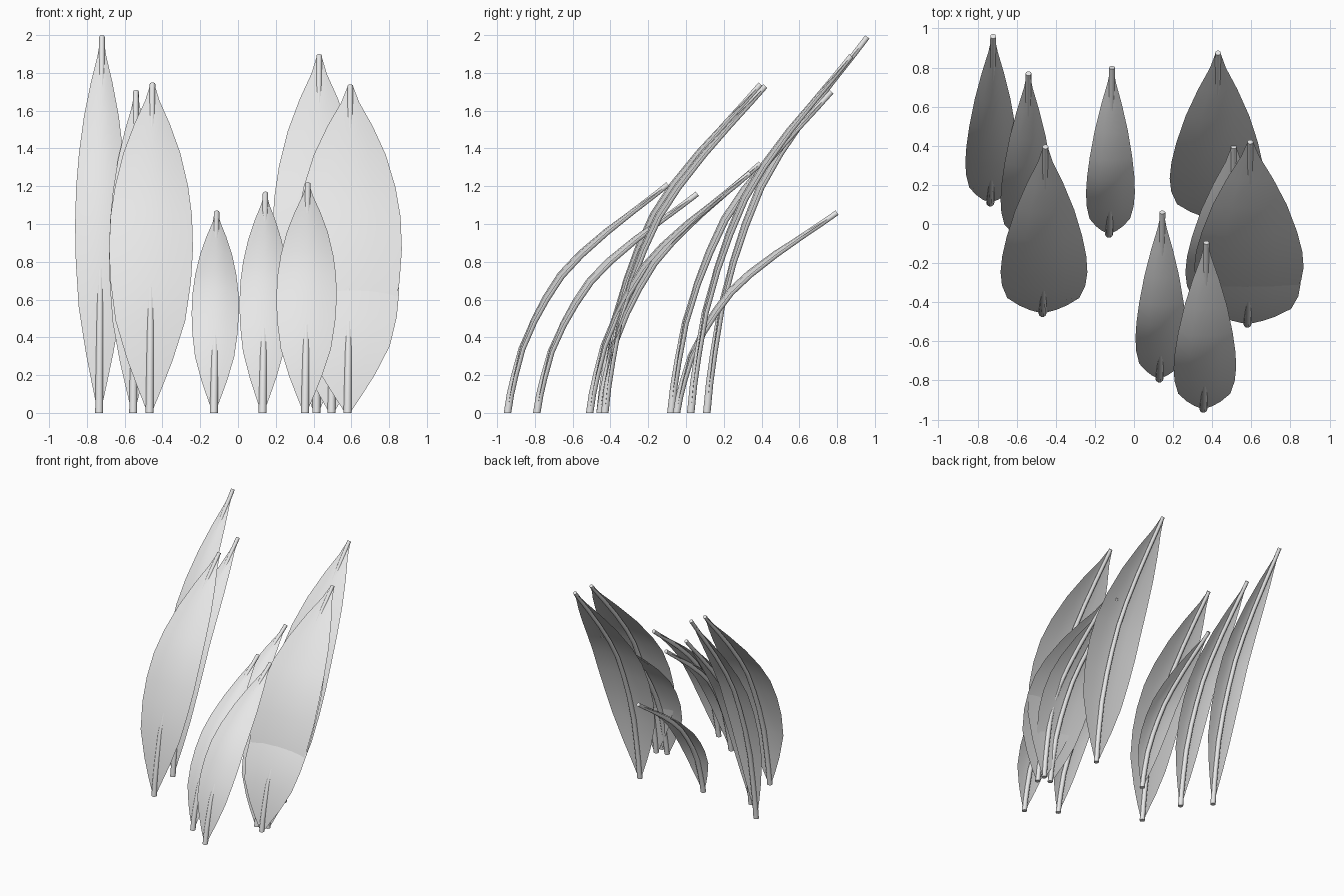
import bpy
import bmesh
import math
from mathutils import Vector

cube = bpy.data.objects.get("Cube")
if cube:
    bpy.data.objects.remove(cube, do_unlink=True)

grey = bpy.data.materials.new("pale_grey")
grey.use_nodes = True
grey.diffuse_color = (0.8, 0.8, 0.8, 1)
grey.node_tree.nodes["Principled BSDF"].inputs["Base Color"].default_value = (0.8, 0.8, 0.8, 1)

# Leaf profile: height fraction, backward reach fraction, half width fraction
PROFILE = [
    (0, 0, 0.05), (0.08, 0.018, 0.3), (0.16, 0.044, 0.54), (0.28, 0.09, 0.83),
    (0.4, 0.165, 0.96), (0.5, 0.245, 1), (0.6, 0.34, 0.97), (0.69, 0.46, 0.87),
    (0.79, 0.62, 0.68), (0.88, 0.78, 0.42), (0.95, 0.91, 0.17), (1, 1, 0.05),
]
LEAN = 0.015
REACH = 0.85
SIDES = 10


def finish(name, bm):
    bmesh.ops.recalc_face_normals(bm, faces=bm.faces)
    mesh = bpy.data.meshes.new(name)
    bm.to_mesh(mesh)
    bm.free()
    mesh.materials.append(grey)
    obj = bpy.data.objects.new(name, mesh)
    bpy.context.collection.objects.link(obj)
    bpy.ops.object.select_all(action="DESELECT")
    obj.select_set(True)
    bpy.context.view_layer.objects.active = obj
    bpy.ops.object.shade_smooth_by_angle(angle=math.radians(40))


def bridge(bm, rows, closed):
    for a, b in zip(rows, rows[1:]):
        count = len(a)
        for i in range(count if closed else count - 1):
            j = (i + 1) % count
            bm.faces.new((a[i], a[j], b[j], b[i]))


def spine(x, y, height):
    """Centre points of a leaf with their forward-facing normals."""
    pts = [Vector((x + LEAN * t, y + REACH * d, (height - 0.01) * t)) for t, d, w in PROFILE]
    normals = []
    for i in range(len(pts)):
        tangent = pts[min(i + 1, len(pts) - 1)] - pts[max(i - 1, 0)]
        normals.append(Vector((0, -tangent.z, tangent.y)).normalized())
    return pts, normals


def leaf(number, x, y, height, half_width):
    pts, normals = spine(x, y, height)

    # Blade: thin sheet bulging slightly ahead of the stem
    bm = bmesh.new()
    rows = []
    for (t, d, w), p, n in zip(PROFILE, pts, normals):
        bulge = 0.027 * math.sin(math.pi * t ** 1.5)
        rows.append([bm.verts.new(p + Vector((s * w * half_width, 0, 0)) + n * bulge * (1 - s * s))
                     for s in (-1, -0.5, 0, 0.5, 1)])
    bridge(bm, rows, False)
    finish(f"leaf_blade_{number}", bm)

    # Stem: tapering rod along the back of the blade
    bm = bmesh.new()
    rows = []
    for (t, d, w), p, n in zip(PROFILE, pts, normals):
        radius = 0.021 - 0.006 * t
        ring = []
        for k in range(SIDES):
            a = math.tau * k / SIDES
            v = p + Vector((math.cos(a) * radius, 0, 0)) + n * math.sin(a) * radius
            v.z = max(v.z, 0) if t else 0
            ring.append(bm.verts.new(v))
        rows.append(ring)
    bridge(bm, rows, True)
    bm.faces.new(rows[0])
    bm.faces.new(rows[-1])
    finish(f"leaf_stem_{number}", bm)


# Base x, base y, height and half width of each leaf
LEAVES = [
    (-0.735, 0.11, 2.0, 0.135),
    (-0.555, -0.08, 1.71, 0.135),
    (-0.468, -0.455, 1.75, 0.222),
    (-0.128, -0.05, 1.07, 0.125),
    (0.13, -0.79, 1.17, 0.13),
    (0.355, -0.945, 1.22, 0.16),
    (0.415, 0.025, 1.9, 0.24),
    (0.58, -0.43, 1.74, 0.28),
    (0.58, -0.51, 1.28, 0.265),
    (0.495, -0.455, 1.33, 0.24),
]
for number, values in enumerate(LEAVES, 1):
    leaf(number, *values)
